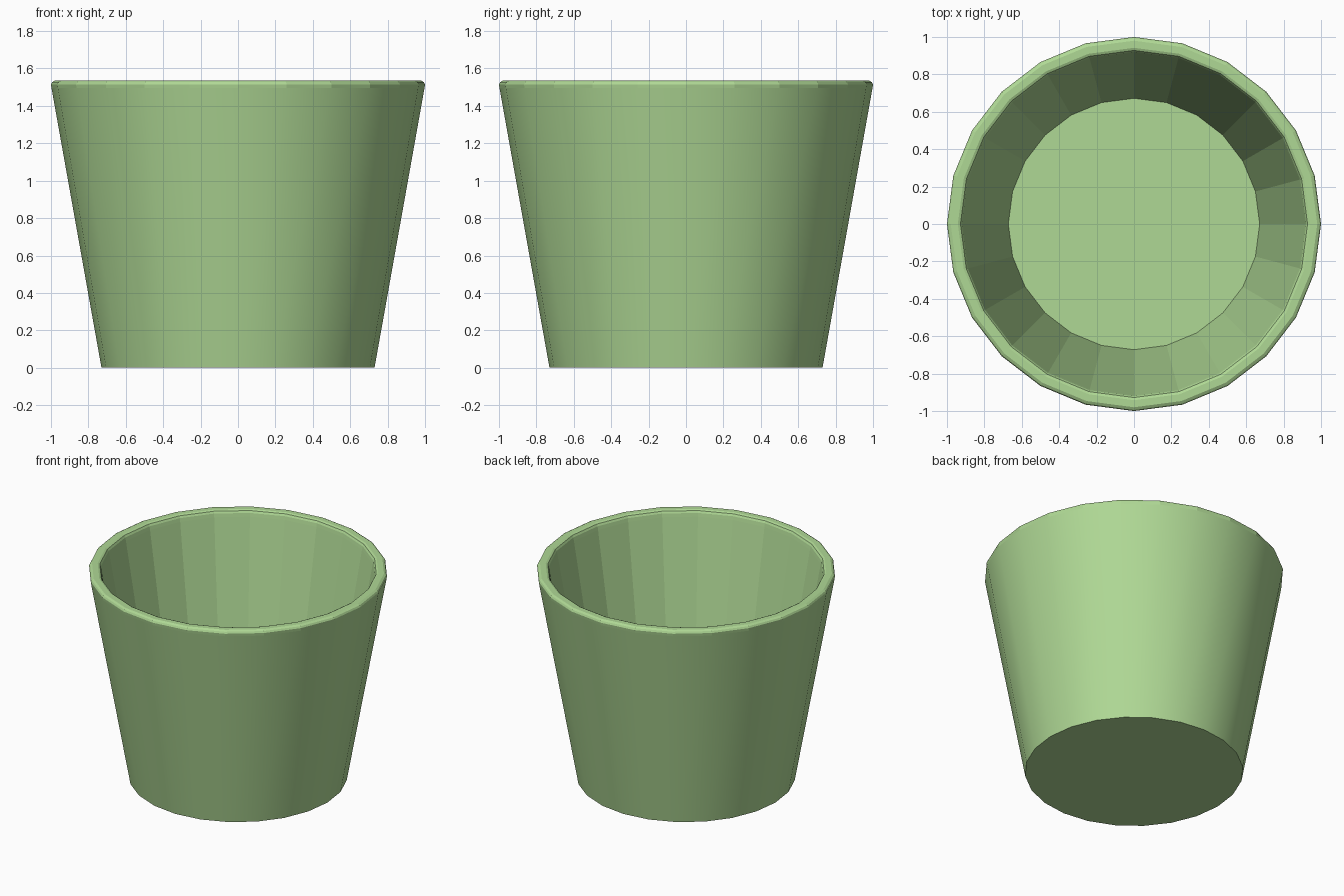
import bpy, bmesh
from math import cos, sin, pi

if "Cube" in bpy.data.objects:
    bpy.data.objects.remove(bpy.data.objects["Cube"])

SIDES = 24

# Half cross-section (radius, z): outer base, rounded rim, inner wall, inner floor
profile = [(0.73, 0.0), (0.997, 1.495), (1.0, 1.515), (0.994, 1.527), (0.98, 1.535),
           (0.942, 1.535), (0.928, 1.529), (0.92, 1.515), (0.915, 1.49), (0.672, 0.10)]

bm = bmesh.new()
rings = [[bm.verts.new((r * cos(2 * pi * i / SIDES), r * sin(2 * pi * i / SIDES), z))
          for i in range(SIDES)] for r, z in profile]

# Walls and rim: only the long outer wall is smooth, the rest is faceted
for k, (a, b) in enumerate(zip(rings, rings[1:])):
    for i in range(SIDES):
        j = (i + 1) % SIDES
        face = bm.faces.new((a[i], a[j], b[j], b[i]))
        face.smooth = k == 0

# Underside and inner floor
bm.faces.new(rings[0][::-1])
bm.faces.new(rings[-1])

mesh = bpy.data.meshes.new("pot")
bm.to_mesh(mesh)
bm.free()
pot = bpy.data.objects.new("pot", mesh)
bpy.context.collection.objects.link(pot)

# Soft green material
green = bpy.data.materials.new("green")
green.diffuse_color = (0.43, 0.69, 0.30, 1)
green.use_nodes = True
green.node_tree.nodes["Principled BSDF"].inputs["Base Color"].default_value = green.diffuse_color
mesh.materials.append(green)
